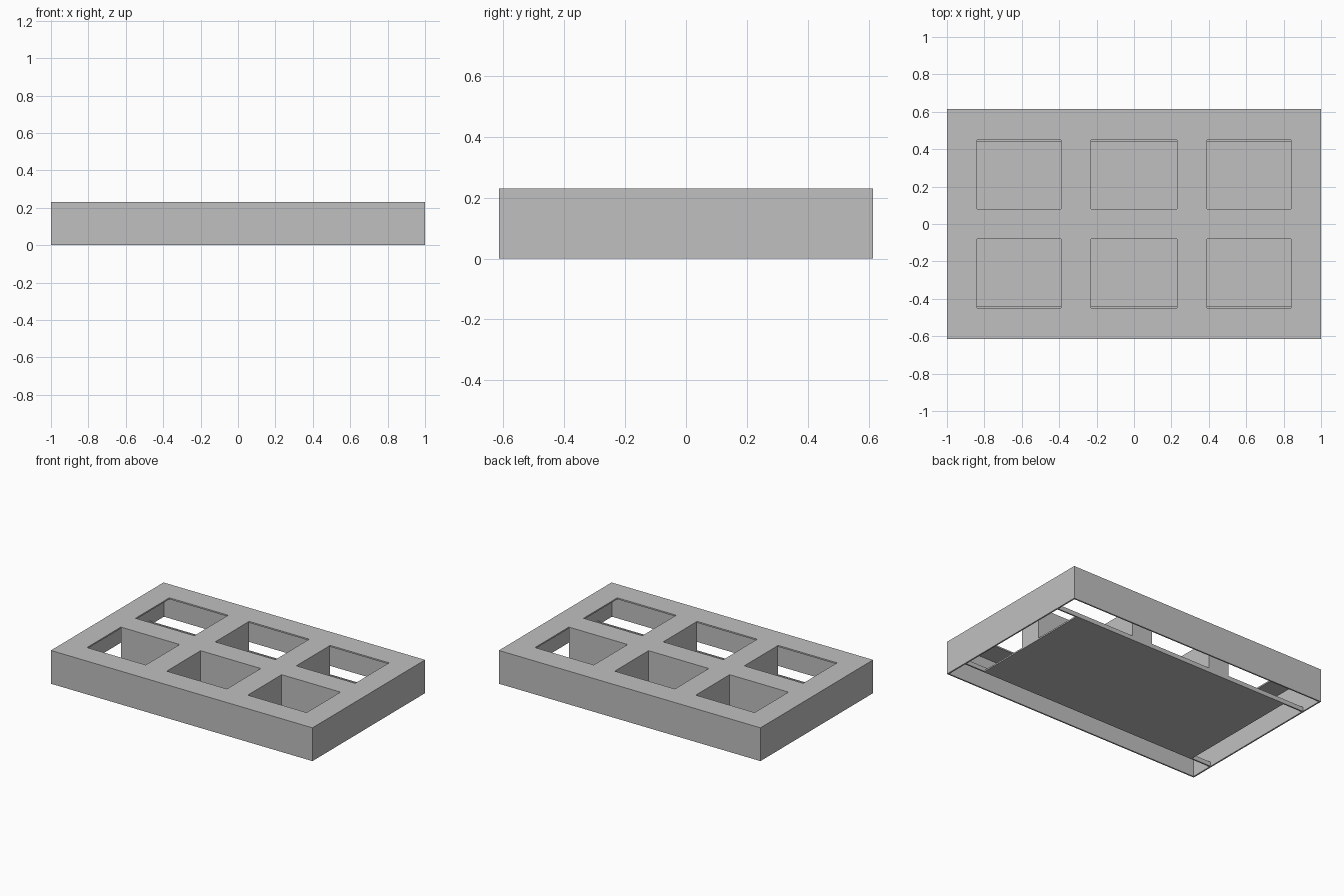
import bpy
import bmesh

cube = bpy.data.objects.get("Cube")
if cube:
    bpy.data.objects.remove(cube, do_unlink=True)

grey = bpy.data.materials.new("plain_grey")
grey.use_nodes = True
grey.diffuse_color = (0.53, 0.53, 0.53, 1)
grey.node_tree.nodes["Principled BSDF"].inputs["Base Color"].default_value = (0.53, 0.53, 0.53, 1)

HX, HY, H = 1.0, 0.615, 0.23       # outer half sizes and height
IX, IY = 0.84, 0.45                # outer limits of the windows
RIB = 0.08                         # half thickness of the ribs
SHEET, BAR = 0.01, 0.03            # sheet thickness and bar height
RIB_XS = (-0.31, 0.31)


def add_object(name, bm):
    mesh = bpy.data.meshes.new(name)
    bm.to_mesh(mesh)
    bm.free()
    mesh.materials.append(grey)
    obj = bpy.data.objects.new(name, mesh)
    bpy.context.scene.collection.objects.link(obj)
    return obj


def box(name, x0, x1, y0, y1, z0, z1):
    bm = bmesh.new()
    bmesh.ops.create_cube(bm, size=1)
    for v in bm.verts:
        v.co.x = x1 if v.co.x > 0 else x0
        v.co.y = y1 if v.co.y > 0 else y0
        v.co.z = z1 if v.co.z > 0 else z0
    return add_object(name, bm)


# Open-bottomed shell: a lid with a grid of windows, and a skirt round it
xs = [-HX, -IX] + [x + s * RIB for x in RIB_XS for s in (-1, 1)] + [IX, HX]
ys = [-HY, -IY, -RIB, RIB, IY, HY]
bm = bmesh.new()
grid = [[bm.verts.new((x, y, H)) for y in ys] for x in xs]
for i in range(len(xs) - 1):
    for j in range(len(ys) - 1):
        if i % 2 and j % 2:
            continue  # window opening
        bm.faces.new((grid[i][j], grid[i + 1][j], grid[i + 1][j + 1], grid[i][j + 1]))


def on_rim(edge):
    a, b = (v.co for v in edge.verts)
    return any(abs(a[k]) > h - 0.001 and abs(a[k] - b[k]) < 0.001
               for k, h in ((0, HX), (1, HY)))


rim = [e for e in bm.edges if on_rim(e)]
skirt = bmesh.ops.extrude_edge_only(bm, edges=rim)["geom"]
for v in skirt:
    if isinstance(v, bmesh.types.BMVert):
        v.co.z = 0
bmesh.ops.recalc_face_normals(bm, faces=bm.faces)
shell = add_object("window_shell", bm)
solid = shell.modifiers.new("sheet_thickness", 'SOLIDIFY')
solid.thickness = SHEET
solid.offset = -1
solid.use_even_offset = True

# Floor under the windows
box("floor_panel", -IX, IX, -IY, IY, 0, SHEET)

# Ribs between the windows
under_lid = H - SHEET / 2
box("long_rib", -IX, IX, -RIB, RIB, SHEET / 2, under_lid)
for n, x in enumerate(RIB_XS, 1):
    for side, y0, y1 in (("front", -IY, -RIB), ("back", RIB, IY)):
        box(f"{side}_cross_rib_{n}", x - RIB, x + RIB, y0, y1, SHEET / 2, under_lid)

# Thin bars that hold the floor to the end walls
edge = HX - SHEET / 2
box("front_support_bar", -edge, edge, -IY, -IY + SHEET, 0, BAR)
box("back_support_bar", -edge, edge, IY - SHEET, IY, 0, BAR)
